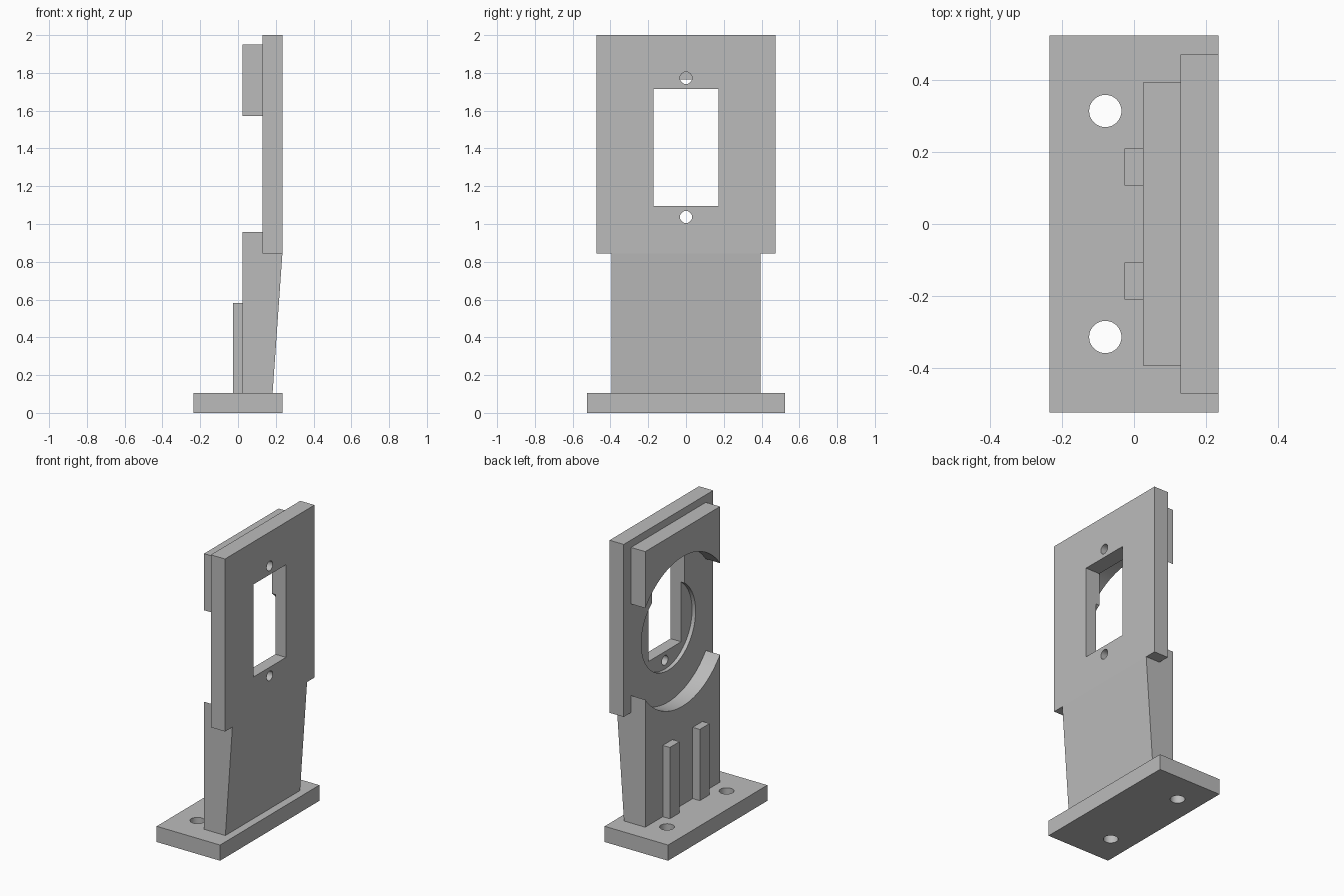
import bpy, bmesh, math
from mathutils import Matrix, Vector

cube = bpy.data.objects.get("Cube")
if cube:
    bpy.data.objects.remove(cube, do_unlink=True)

# Single plain grey plastic
grey = bpy.data.materials.new("Grey plastic")
grey.use_nodes = True
grey.diffuse_color = (0.5, 0.5, 0.5, 1)
grey.node_tree.nodes["Principled BSDF"].inputs["Base Color"].default_value = (0.5, 0.5, 0.5, 1)


def finish(name, bm):
    bmesh.ops.recalc_face_normals(bm, faces=bm.faces)
    mesh = bpy.data.meshes.new(name)
    bm.to_mesh(mesh)
    bm.free()
    obj = bpy.data.objects.new(name, mesh)
    bpy.context.collection.objects.link(obj)
    mesh.materials.append(grey)
    return obj


def box(name, x, y, z):
    bm = bmesh.new()
    size = Vector((x[1] - x[0], y[1] - y[0], z[1] - z[0]))
    centre = Vector((sum(x), sum(y), sum(z))) / 2
    bmesh.ops.create_cube(bm, size=1, matrix=Matrix.Translation(centre) @ Matrix.Diagonal(size).to_4x4())
    return finish(name, bm)


def extrude_profile(name, points, half_width):
    bm = bmesh.new()
    face = bm.faces.new([bm.verts.new((x, -half_width, z)) for x, z in points])
    side = bmesh.ops.extrude_face_region(bm, geom=[face])["geom"]
    moved = [v for v in side if isinstance(v, bmesh.types.BMVert)]
    bmesh.ops.translate(bm, verts=moved, vec=(0, 2 * half_width, 0))
    return finish(name, bm)


def cylinder(name, centre, radius, depth, along_x=True, sides=96):
    bm = bmesh.new()
    turn = Matrix.Rotation(math.pi / 2, 4, "Y") if along_x else Matrix.Identity(4)
    bmesh.ops.create_cone(bm, cap_ends=True, segments=sides, radius1=radius, radius2=radius,
                          depth=depth, matrix=Matrix.Translation(centre) @ turn)
    return finish(name, bm)


def cut(target, cutters):
    bpy.ops.object.select_all(action="DESELECT")
    bpy.context.view_layer.objects.active = target
    target.select_set(True)
    for cutter in cutters:
        mod = target.modifiers.new("Cut", "BOOLEAN")
        mod.operation = "DIFFERENCE"
        mod.solver = "EXACT"
        mod.object = cutter
        bpy.ops.object.modifier_apply(modifier=mod.name)
        bpy.data.objects.remove(cutter, do_unlink=True)
    bpy.ops.object.shade_smooth_by_angle(angle=math.radians(30))


FACE, BACK = 0.13, 0.235   # the two faces of the mounting plate
AXIS = 1.265               # height of the round pocket

# Base with two screw holes
base = box("base", (-BACK, BACK), (-0.525, 0.525), (0, 0.105))
cut(base, [cylinder("screw_cutter", (-0.08, s * 0.315, 0.05), 0.045, 0.4, False, 48) for s in (-1, 1)])

# Mounting plate with window, screw holes and shallow round recess
plate = box("mounting_plate", (FACE, BACK), (-0.473, 0.473), (0.845, 2))
cut(plate, [
    cylinder("recess_cutter", (FACE - 0.074, 0, AXIS), 0.287, 0.2),
    box("window_cutter", (0, 0.4), (-0.172, 0.172), (1.095, 1.715)),
    cylinder("upper_hole_cutter", (0.2, 0, 1.773), 0.032, 0.4, sides=48),
    cylinder("lower_hole_cutter", (0.2, 0, 1.037), 0.032, 0.4, sides=48),
])

# Tapered support and upper block, scooped out by a large cylinder
support = extrude_profile("support", [
    (0.025, 0.105), (0.183, 0.105), (BACK, 0.845),
    (FACE, 0.845), (FACE, 1.95), (0.025, 1.95)], 0.395)
cut(support, [cylinder("scoop_cutter", (FACE - 0.199, 0, AXIS), 0.5, 0.4, sides=128)])

# Two stiffening ribs
for side, s in (("left", 1), ("right", -1)):
    box("rib_" + side, (-0.027, 0.025), sorted((s * 0.107, s * 0.21)), (0.105, 0.582))
